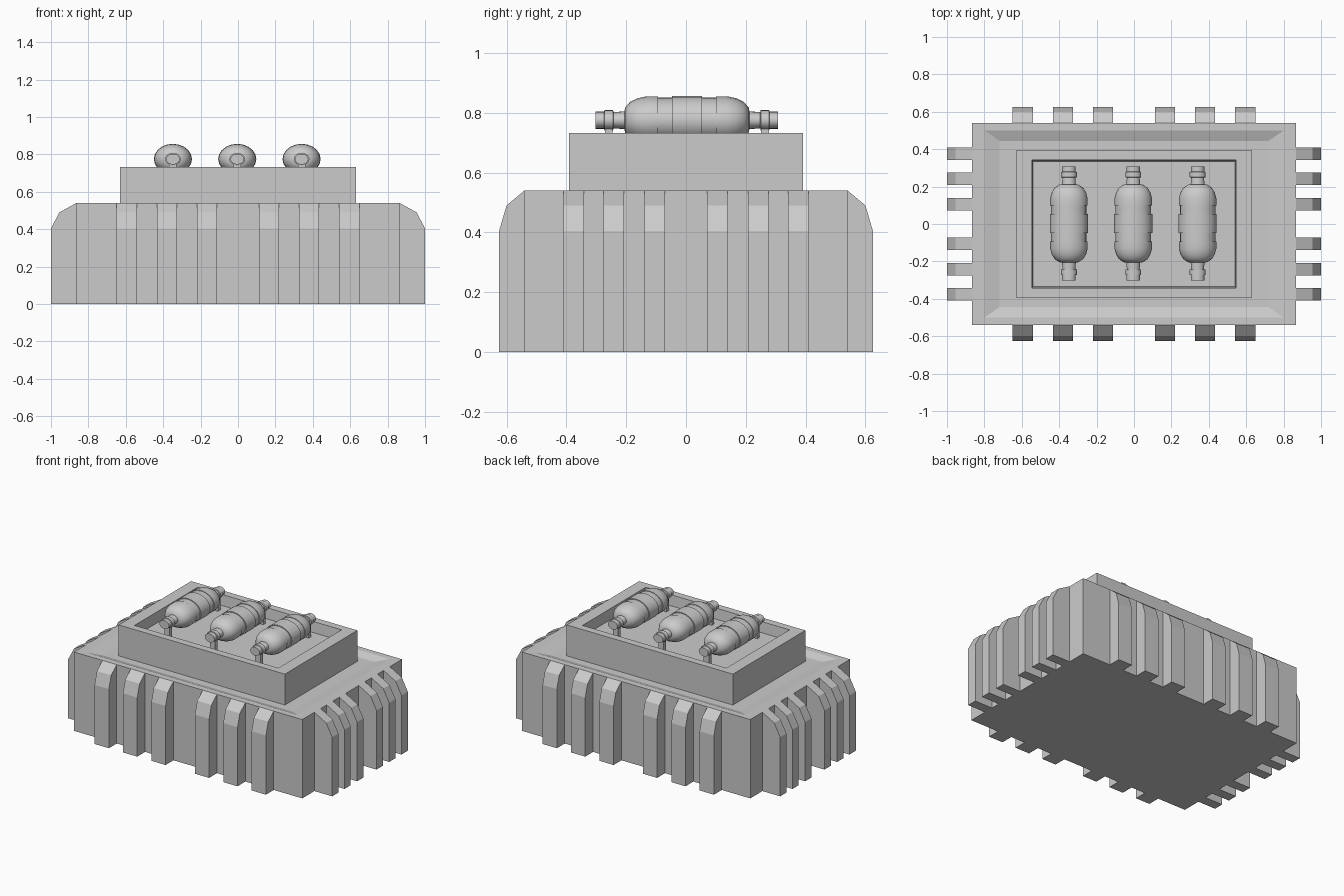
import bpy, bmesh, math

if "Cube" in bpy.data.objects:
    bpy.data.objects.remove(bpy.data.objects["Cube"])


def make_object(name, bm, smooth=False):
    bmesh.ops.recalc_face_normals(bm, faces=bm.faces[:])
    me = bpy.data.meshes.new(name)
    bm.to_mesh(me)
    bm.free()
    ob = bpy.data.objects.new(name, me)
    bpy.context.collection.objects.link(ob)
    if smooth:
        bpy.ops.object.select_all(action='DESELECT')
        ob.select_set(True)
        bpy.context.view_layer.objects.active = ob
        bpy.ops.object.shade_smooth_by_angle(angle=math.radians(35))
    return ob


def bridge(bm, loops):
    # join successive closed vertex loops and cap both ends
    for a, b in zip(loops, loops[1:]):
        n = len(a)
        for i in range(n):
            j = (i + 1) % n
            bm.faces.new((a[i], a[j], b[j], b[i]))
    bm.faces.new(loops[0])
    bm.faces.new(loops[-1])


def nested_rects(name, rings):
    bm = bmesh.new()
    bridge(bm, [[bm.verts.new((sx * x, sy * y, z))
                 for sx, sy in ((-1, -1), (1, -1), (1, 1), (-1, 1))]
                for x, y, z in rings])
    return make_object(name, bm)


def rib(name, profile, lo, hi, along_x, sign):
    # profile of (outward distance, z), extruded from lo to hi along the wall
    bm = bmesh.new()
    bridge(bm, [[bm.verts.new((sign * d, t, z) if along_x else (t, sign * d, z))
                 for d, z in profile] for t in (lo, hi)])
    return make_object(name, bm)


def lathe_y(name, profile, x, y, z, squash, segs=20):
    # profile of (y, radius) turned about the y axis
    bm = bmesh.new()
    loops = []
    for py, r in profile:
        loops.append([bm.verts.new((x + r * math.cos(a), y + py, z + squash * r * math.sin(a)))
                      for a in (2 * math.pi * i / segs for i in range(segs))])
    bridge(bm, loops)
    return make_object(name, bm, True)


def box(name, c, s):
    bm = bmesh.new()
    bmesh.ops.create_cube(bm, size=1)
    for v in bm.verts:
        v.co = [c[i] + v.co[i] * s[i] for i in range(3)]
    return make_object(name, bm)


# main body with a shallow dished top
nested_rects("body", [(.865, .54, 0), (.865, .54, .54), (.80, .50, .54),
                      (.72, .445, .52), (.60, .36, .52)])

# upper tray with a recessed floor
nested_rects("upper_tray", [(.63, .392, .51), (.63, .392, .732), (.545, .342, .732),
                            (.54, .335, .66)])

# ribs on all four walls
end_profile = [(.80, 0), (1, 0), (1, .405), (.955, .49), (.865, .54), (.80, .54)]
side_profile = [(.50, 0), (.625, 0), (.625, .405), (.60, .49), (.54, .54), (.50, .54)]
for sign in (-1, 1):
    for m in (-1, 1):
        for c in (.165, .38, .595):
            rib("side_rib", side_profile, m * c - .054, m * c + .054, False, sign)
        for c in (.105, .242, .375):
            rib("end_rib", end_profile, m * c - .034, m * c + .034, True, sign)

# banded tanks with end ports and supports
half = [(0, .102), (.05, .102), (.05, .095), (.097, .095), (.097, .1), (.135, .1),
        (.165, .092), (.19, .077), (.207, .052), (.209, .037), (.245, .034),
        (.247, .042), (.275, .042), (.277, .036), (.305, .036)]
profile = [(-y, r) for y, r in reversed(half[1:])] + half[1:]
for x in (-.348, -.004, .34):
    lathe_y("tank", profile, x, .003, .775, .8)
    for s in (-1, 1):
        box("tank_support", (x, .003 + s * .261, .712), (.04, .026, .116))
